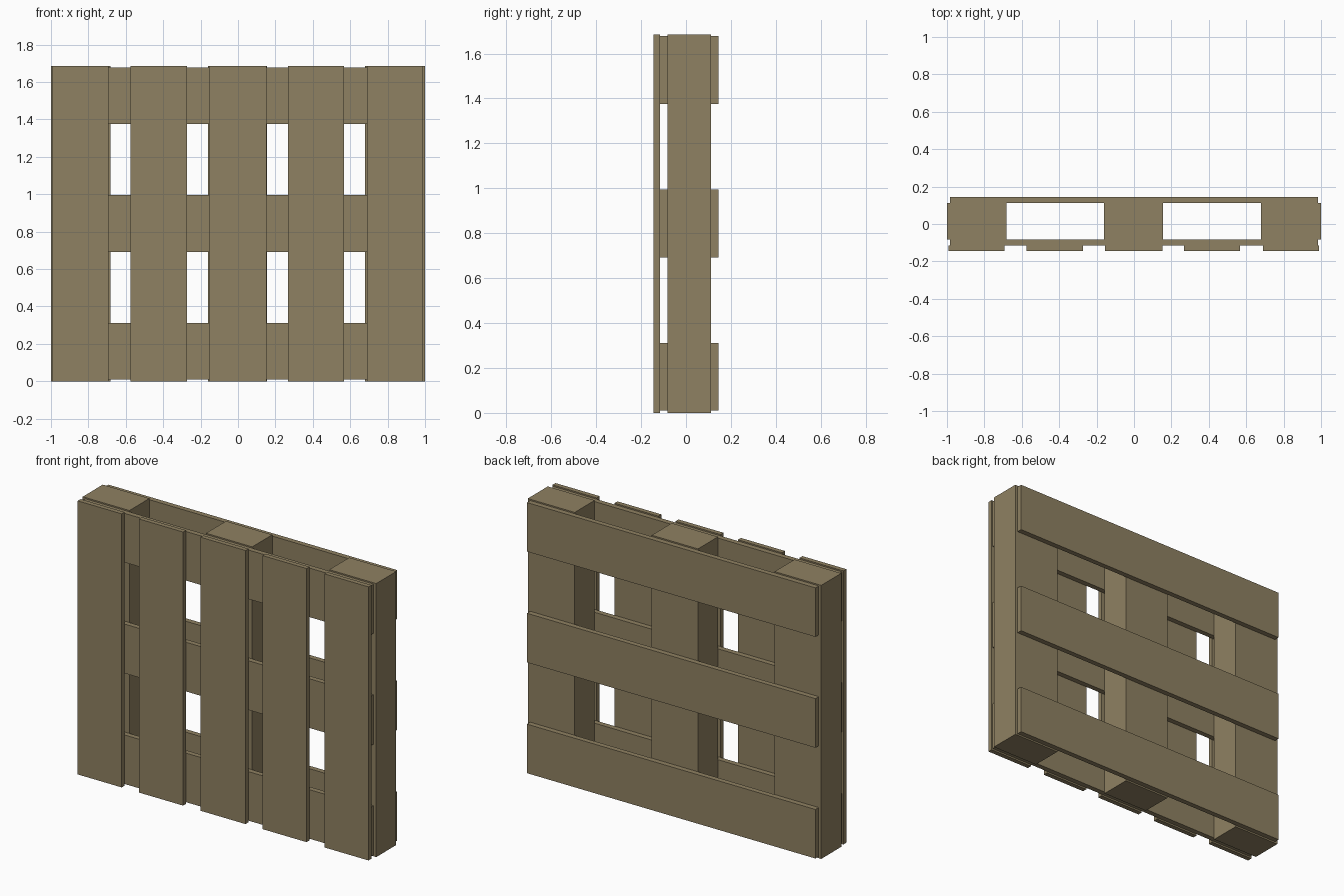
import bpy

if "Cube" in bpy.data.objects:
    bpy.data.objects.remove(bpy.data.objects["Cube"])

wood = bpy.data.materials.new("weathered wood")
wood.diffuse_color = (0.275, 0.220, 0.122, 1)
wood.use_nodes = True
wood.node_tree.nodes["Principled BSDF"].inputs["Base Color"].default_value = wood.diffuse_color


def box(name, x, y, z):
    """Plank given by its (min, max) extents on each axis."""
    bpy.ops.mesh.primitive_cube_add(
        size=1, location=[(a + b) / 2 for a, b in (x, y, z)])
    ob = bpy.context.object
    ob.name = name
    ob.scale = [b - a for a, b in (x, y, z)]
    bpy.ops.object.transform_apply(location=False, rotation=False, scale=True)
    ob.data.materials.append(wood)


HEIGHT = (0.0, 1.685)

# Thick upright beams in the core
for x in ((-1.0, -0.682), (-0.16, 0.155), (0.68, 1.0)):
    box("beam", x, (-0.083, 0.112), HEIGHT)

# Crosswise boards, in front of and behind the beams
for z in ((0.01, 0.312), (0.692, 0.995), (1.375, 1.677)):
    box("front_cross_board", (-0.983, 0.983), (-0.115, -0.083), z)
    box("back_board", (-0.983, 0.983), (0.112, 0.144), z)

# Upright deck boards on the front face
for x in ((-0.992, -0.692), (-0.574, -0.273), (-0.155, 0.152),
          (0.268, 0.568), (0.69, 0.99)):
    box("deck_board", x, (-0.144, -0.115), HEIGHT)
